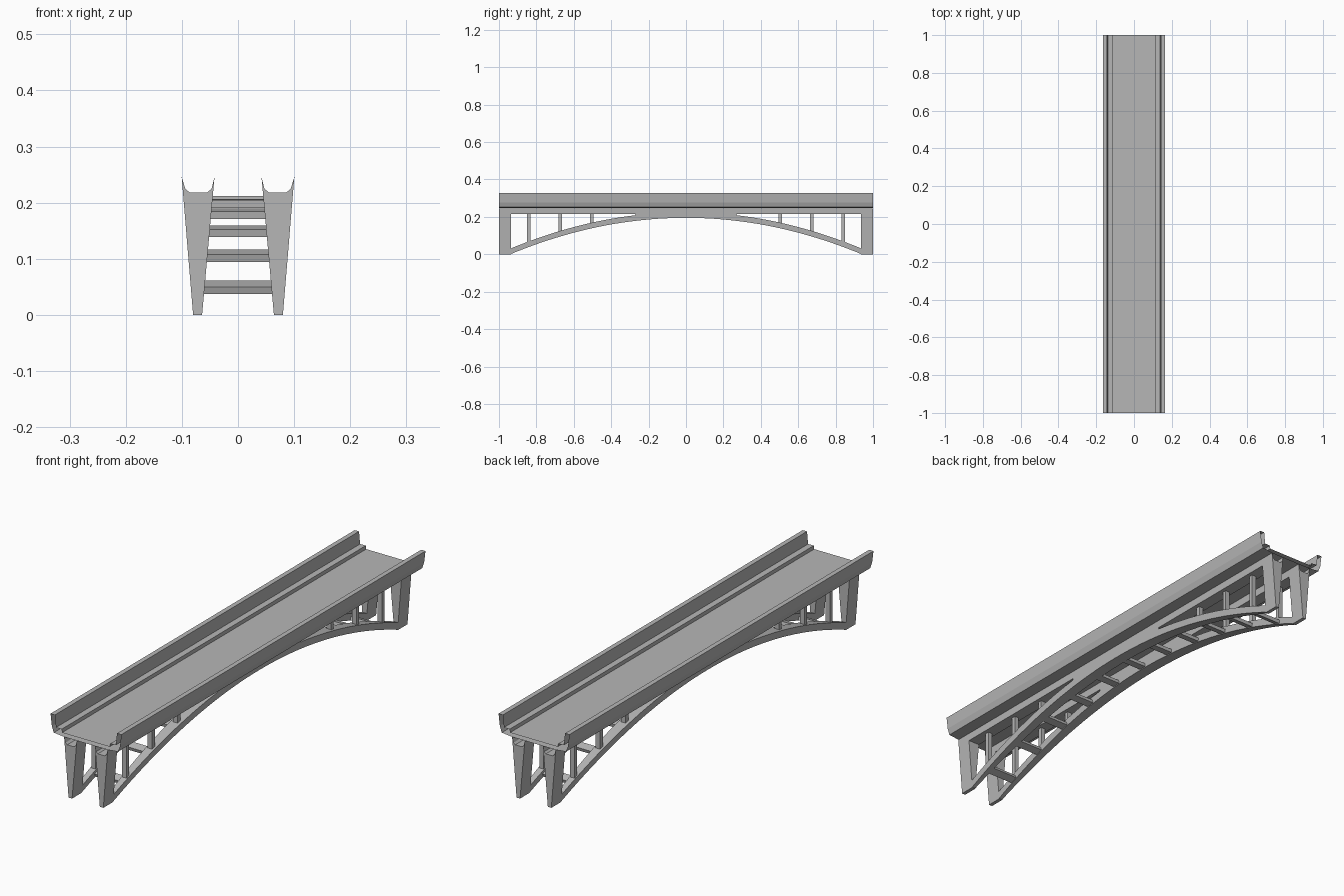
import bpy
import bmesh
import math
from mathutils import Matrix

cube = bpy.data.objects.get("Cube")
if cube:
    bpy.data.objects.remove(cube, do_unlink=True)

concrete = bpy.data.materials.new("concrete_grey")
concrete.use_nodes = True
GREY = (0.47, 0.47, 0.47, 1)
concrete.diffuse_color = GREY
concrete.node_tree.nodes["Principled BSDF"].inputs["Base Color"].default_value = GREY

HALF_SPAN, RISE, RIB = 0.94, 0.195, 0.03
BEAM_Z, TOP_Z = 0.215, 0.246
WINDOW_TIP = 0.27
BAY = 0.168


def soffit(y):
    return RISE * (1 - (y / HALF_SPAN) ** 2)


def inner_x(z):
    return 0.064 - 0.09 * z


def outer_x(z):
    return 0.08 + 0.083 * z


def section(z0, z1):
    """Tapered cross-section between two heights."""
    return [(inner_x(z0), z0), (outer_x(z0), z0), (outer_x(z1), z1), (inner_x(z1), z1)]


def loft(name, stations, caps=True, smooth=False):
    """Skin a list of (y, [(x, z), ...]) sections."""
    bm = bmesh.new()
    rings = [[bm.verts.new((x, y, z)) for x, z in pts] for y, pts in stations]
    n = len(rings[0])
    for a, b in zip(rings, rings[1:]):
        for i in range(n):
            j = (i + 1) % n
            bm.faces.new((a[i], a[j], b[j], b[i]))
    if caps:
        bm.faces.new(rings[0])
        bm.faces.new(rings[-1])
    return finish(name, bm, smooth)


def box(name, size, location, tilt=0):
    bm = bmesh.new()
    bmesh.ops.create_cube(bm, size=1)
    m = (Matrix.Translation(location) @ Matrix.Rotation(tilt, 4, "X")
         @ Matrix.Diagonal((*size, 1)))
    bmesh.ops.transform(bm, matrix=m, verts=bm.verts)
    return finish(name, bm)


def finish(name, bm, smooth=False):
    bmesh.ops.recalc_face_normals(bm, faces=bm.faces)
    mesh = bpy.data.meshes.new(name)
    bm.to_mesh(mesh)
    bm.free()
    mesh.materials.append(concrete)
    obj = bpy.data.objects.new(name, mesh)
    bpy.context.scene.collection.objects.link(obj)
    if smooth:
        bpy.ops.object.select_all(action="DESELECT")
        obj.select_set(True)
        bpy.context.view_layer.objects.active = obj
        bpy.ops.object.shade_smooth_by_angle()
    return obj


def mirror_x(obj):
    obj.modifiers.new("mirror", "MIRROR").use_axis[0] = True


# Road deck: open-ended shell with kerbs and parapets
half = [(0.10, 0.247), (0.148, 0.252), (0.157, 0.278), (0.163, 0.327),
        (0.143, 0.327), (0.138, 0.276), (0.112, 0.276), (0.11, 0.262)]
profile = half + [(-x, z) for x, z in reversed(half)]
loft("road_deck", [(-1, profile), (1, profile)], caps=False)

# Arch ribs, solid up to the beams around the crown
ys = [HALF_SPAN * (i / 24 - 1) for i in range(49)]
ys = sorted(ys + [s * (WINDOW_TIP + e) for s in (-1, 1) for e in (0, 0.002)])
stations = []
for y in ys:
    z = soffit(y)
    top = BEAM_Z + 0.003 if abs(y) <= WINDOW_TIP + 0.001 else z + RIB
    stations.append((y, section(z, top)))
mirror_x(loft("arch_rib", stations, smooth=True))

# Channel beams below the deck
channel = [(outer_x(TOP_Z), TOP_Z), (outer_x(BEAM_Z), BEAM_Z),
           (inner_x(BEAM_Z), BEAM_Z), (inner_x(TOP_Z), TOP_Z),
           (0.047, 0.225), (0.055, 0.218), (0.086, 0.218), (0.094, 0.225)]
mirror_x(loft("side_beam", [(-1, channel), (1, channel)]))

# Tapered end legs
for end, s in (("front", -1), ("back", 1)):
    leg = section(0, BEAM_Z + 0.002)
    mirror_x(loft(end + "_leg", [(s, leg), (s * 0.935, leg)]))

# Slim posts standing on the ribs
for k in (3, 4, 5):
    for end, s in (("front", -1), ("back", 1)):
        y = s * k * BAY
        z0, z1 = soffit(y) + 0.015, BEAM_Z + 0.002
        mirror_x(box(f"{end}_post_{k}", (0.02, 0.018, z1 - z0), (0.071, y, (z0 + z1) / 2)))

# Cross bars tying the two ribs together, tilted along the curve
for k in range(-5, 6):
    y = k * BAY
    slope = math.atan(-2 * RISE * y / HALF_SPAN ** 2)
    box(f"cross_bar_{k + 6}", (0.13, 0.033, 0.014), (0, y, soffit(y) + 0.01), slope)
